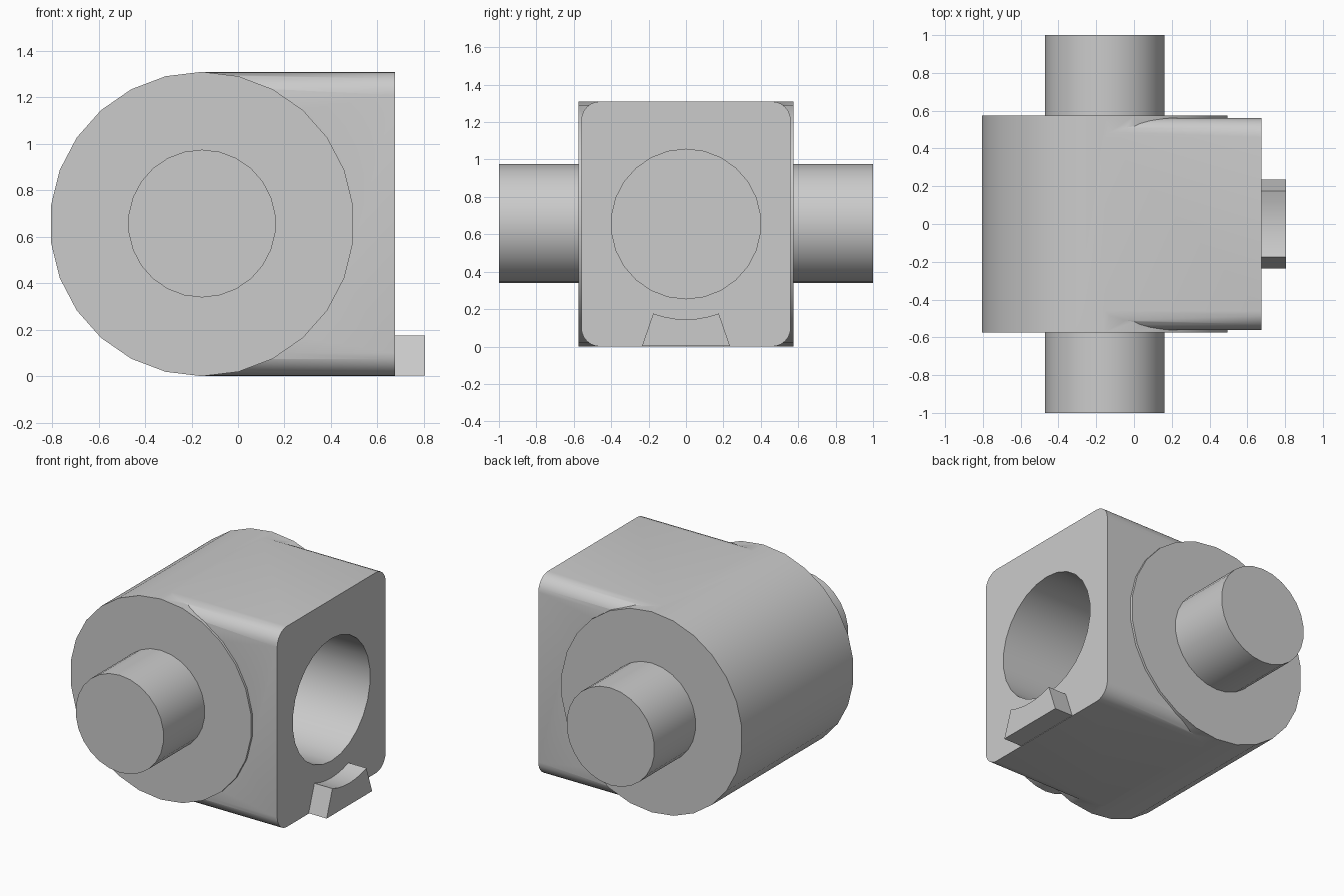
import bpy, bmesh
from math import sin, cos, pi, radians

cube = bpy.data.objects.get("Cube")
if cube:
    bpy.data.objects.remove(cube, do_unlink=True)

AXIS_X = -0.155      # x of the trunnion axis
MID_Z = 0.655        # height of both axes
SIDES = 26

grey = bpy.data.materials.new("plain grey")
grey.use_nodes = True
grey.diffuse_color = (0.6, 0.6, 0.6, 1)
grey.node_tree.nodes["Principled BSDF"].inputs["Base Color"].default_value = (0.6, 0.6, 0.6, 1)


def arc(cx, cz, r, start, end, steps):
    """Points along an arc, angles in degrees, both ends included."""
    angles = [radians(start + (end - start) * i / steps) for i in range(steps + 1)]
    return [(cx + r * cos(a), cz + r * sin(a)) for a in angles]


def circle(cx, cz, r):
    return arc(cx, cz, r, 90, 450, SIDES)[:-1]


def prism(name, profile, axis, lo, hi):
    """Extrude a closed profile (horizontal, z) along x or y."""
    def place(p, t):
        return (t, p[0], p[1]) if axis == "x" else (p[0], t, p[1])
    bm = bmesh.new()
    rings = [[bm.verts.new(place(p, t)) for p in profile] for t in (lo, hi)]
    n = len(profile)
    for ring in rings:
        bm.faces.new(ring)
    for i in range(n):
        j = (i + 1) % n
        bm.faces.new((rings[0][i], rings[0][j], rings[1][j], rings[1][i]))
    bmesh.ops.recalc_face_normals(bm, faces=bm.faces)
    mesh = bpy.data.meshes.new(name)
    bm.to_mesh(mesh)
    bm.free()
    mesh.materials.append(grey)
    obj = bpy.data.objects.new(name, mesh)
    bpy.context.collection.objects.link(obj)
    return obj


def select(obj):
    bpy.ops.object.select_all(action="DESELECT")
    obj.select_set(True)
    bpy.context.view_layer.objects.active = obj


def combine(obj, tool, operation):
    select(obj)
    mod = obj.modifiers.new(operation, "BOOLEAN")
    mod.operation = operation
    mod.solver = "EXACT"
    mod.object = tool
    bpy.ops.object.modifier_apply(modifier=mod.name)
    bpy.data.objects.remove(tool, do_unlink=True)


# Round drum merged with the rounded block
body = prism("body", circle(AXIS_X, MID_Z, MID_Z), "y", -0.575, 0.575)
half_w, fillet = 0.56, 0.1
section = []
for k, (sy, sz) in enumerate([(1, 1), (-1, 1), (-1, -1), (1, -1)]):
    section += arc(sy * (half_w - fillet), MID_Z + sz * (MID_Z - fillet),
                   fillet, 90 * k, 90 * k + 90, 6)
combine(body, prism("block", section, "x", AXIS_X, 0.675), "UNION")

# Socket bored into the end face
combine(body, prism("bore_cutter", circle(0, MID_Z, 0.4), "x", AXIS_X, 0.8), "DIFFERENCE")

# Trunnion pins, front and back
pin = circle(AXIS_X, MID_Z + 0.002, 0.318)
parts = [body,
         prism("front_pin", pin, "y", -1, -0.56),
         prism("back_pin", pin, "y", 0.56, 1)]

# Tapered tab under the socket with a hollowed top
tab = [(-0.235, 0.003), (0.235, 0.003)] + arc(0, MID_Z, 0.51, -69.9, -110.1, 6)
parts.append(prism("locating_tab", tab, "x", 0.67, 0.805))

for part in parts:
    select(part)
    bpy.ops.object.shade_smooth_by_angle(angle=radians(30))
